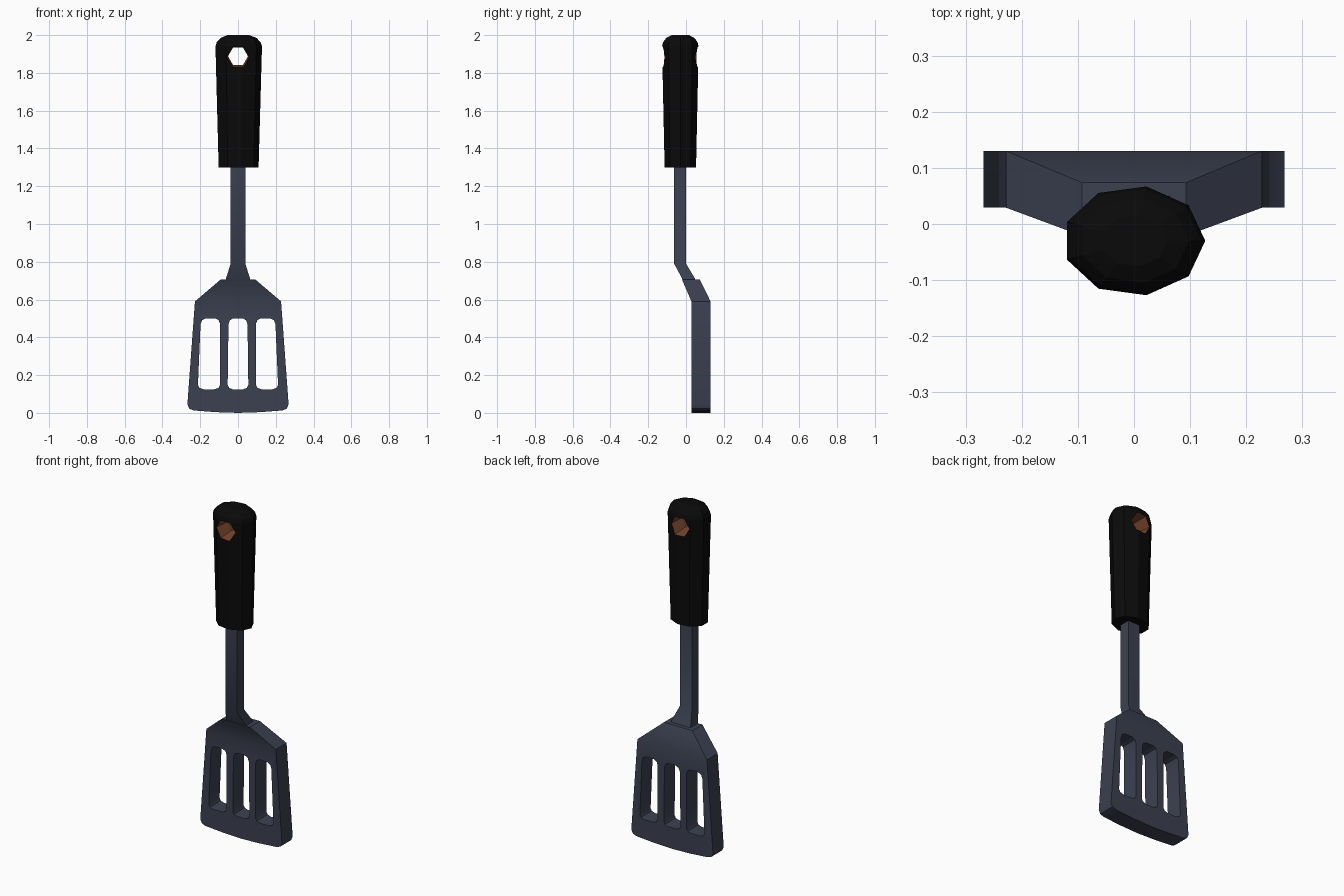
import bpy, bmesh, math

if "Cube" in bpy.data.objects:
    bpy.data.objects.remove(bpy.data.objects["Cube"])


def material(name, rgb):
    m = bpy.data.materials.new(name)
    m.diffuse_color = (*rgb, 1)
    m.use_nodes = True
    m.node_tree.nodes["Principled BSDF"].inputs["Base Color"].default_value = m.diffuse_color
    return m


def finish(name, bm, mats, index=0):
    bmesh.ops.recalc_face_normals(bm, faces=bm.faces[:])
    me = bpy.data.meshes.new(name)
    for f in bm.faces:
        f.material_index = index
    bm.to_mesh(me)
    bm.free()
    for m in mats:
        me.materials.append(m)
    ob = bpy.data.objects.new(name, me)
    bpy.context.collection.objects.link(ob)
    return ob


def loft(name, rings, mats, index=0):
    """Skin a list of equal-length point rings, capped at both ends."""
    bm = bmesh.new()
    rs = [[bm.verts.new(p) for p in r] for r in rings]
    n = len(rs[0])
    for a, b in zip(rs, rs[1:]):
        for i in range(n):
            j = (i + 1) % n
            bm.faces.new((a[i], a[j], b[j], b[i]))
    bm.faces.new(rs[0])
    bm.faces.new(rs[-1])
    return finish(name, bm, mats, index)


def rect(hx, y0, y1, z):
    return [(-hx, y0, z), (hx, y0, z), (hx, y1, z), (-hx, y1, z)]


def cut(target, cutter):
    mod = target.modifiers.new("cut", "BOOLEAN")
    mod.operation, mod.solver, mod.object = "DIFFERENCE", "EXACT", cutter
    bpy.context.view_layer.objects.active = target
    bpy.ops.object.modifier_apply(modifier=mod.name)
    bpy.data.objects.remove(cutter)


def smooth(ob, deg):
    bpy.ops.object.select_all(action="DESELECT")
    ob.select_set(True)
    bpy.context.view_layer.objects.active = ob
    bpy.ops.object.shade_smooth_by_angle(angle=math.radians(deg))


steel = material("slate", (0.045, 0.053, 0.083))
black = material("black", (0.003, 0.003, 0.003))
brown = material("brown", (0.19, 0.06, 0.025))

# Blade: flat plate outline plus a sloped shoulder leaning back to the shaft
half = [(0.12, 0.004), (0.235, 0.013), (0.258, 0.022), (0.268, 0.045), (0.228, 0.59)]
outline = [(0, 0)] + half + [(-x, z) for x, z in reversed(half)]
bm = bmesh.new()
layers = []
for y, ytop in ((0.029, -0.021), (0.13, 0.074)):
    vs = [bm.verts.new((x, y, z)) for x, z in outline]
    top = [bm.verts.new((s * 0.093, ytop, 0.705)) for s in (1, -1)]
    bm.faces.new(vs)
    bm.faces.new((vs[5], top[0], top[1], vs[6]))
    layers.append(vs[:6] + top + vs[6:])
a, b = layers
for i in range(len(a)):
    j = (i + 1) % len(a)
    bm.faces.new((a[i], a[j], b[j], b[i]))
blade = finish("blade", bm, [steel])

# Three tapered slots with rounded corners
for xb0, xb1, xt0, xt1 in ((-0.213, -0.095, -0.197, -0.095),
                           (-0.055, 0.055, -0.05, 0.05),
                           (0.095, 0.213, 0.095, 0.197)):
    uv = [(0.25, 0), (0.75, 0), (0.93, 0.02), (1, 0.06), (1, 0.92), (0.93, 0.975),
          (0.75, 1), (0.25, 1), (0.07, 0.975), (0, 0.92), (0, 0.06), (0.07, 0.02)]
    pts = []
    for u, v in uv:
        l, r = xb0 + (xt0 - xb0) * v, xb1 + (xt1 - xb1) * v
        pts.append((l + (r - l) * u, 0.125 + 0.375 * v))
    cut(blade, loft("slot_cutter", [[(x, y, z) for x, z in pts] for y in (-0.1, 0.25)], [steel]))
smooth(blade, 30)

# Shaft with its flared, bent neck
shaft = loft("shaft", [rect(0.066, -0.015, 0.055, 0.69), rect(0.064, -0.02, 0.048, 0.71),
                       rect(0.039, -0.063, 0.0, 0.79), rect(0.039, -0.063, 0.0, 1.34)], [steel])
smooth(shaft, 40)

# Nine-sided tapered grip with a domed end
grip = []
for r, z in ((0.109, 1.3), (0.127, 1.94), (0.12, 1.962), (0.098, 1.985), (0.06, 2.0)):
    grip.append([(r * math.cos(t), -0.03 + r * 0.775 * math.sin(t), z)
                 for t in (math.tau * i / 9 for i in range(9))])
handle = loft("handle", grip, [black, brown])

# Hanging hole, six-sided and flared toward both faces
hole = [[(r * math.cos(math.tau * i / 6), y, zc + r * math.sin(math.tau * i / 6)) for i in range(6)]
        for r, y, zc in ((0.066, -0.17, 1.884), (0.053, -0.03, 1.888), (0.066, 0.11, 1.884))]
cut(handle, loft("hole_cutter", hole, [black, brown], 1))
